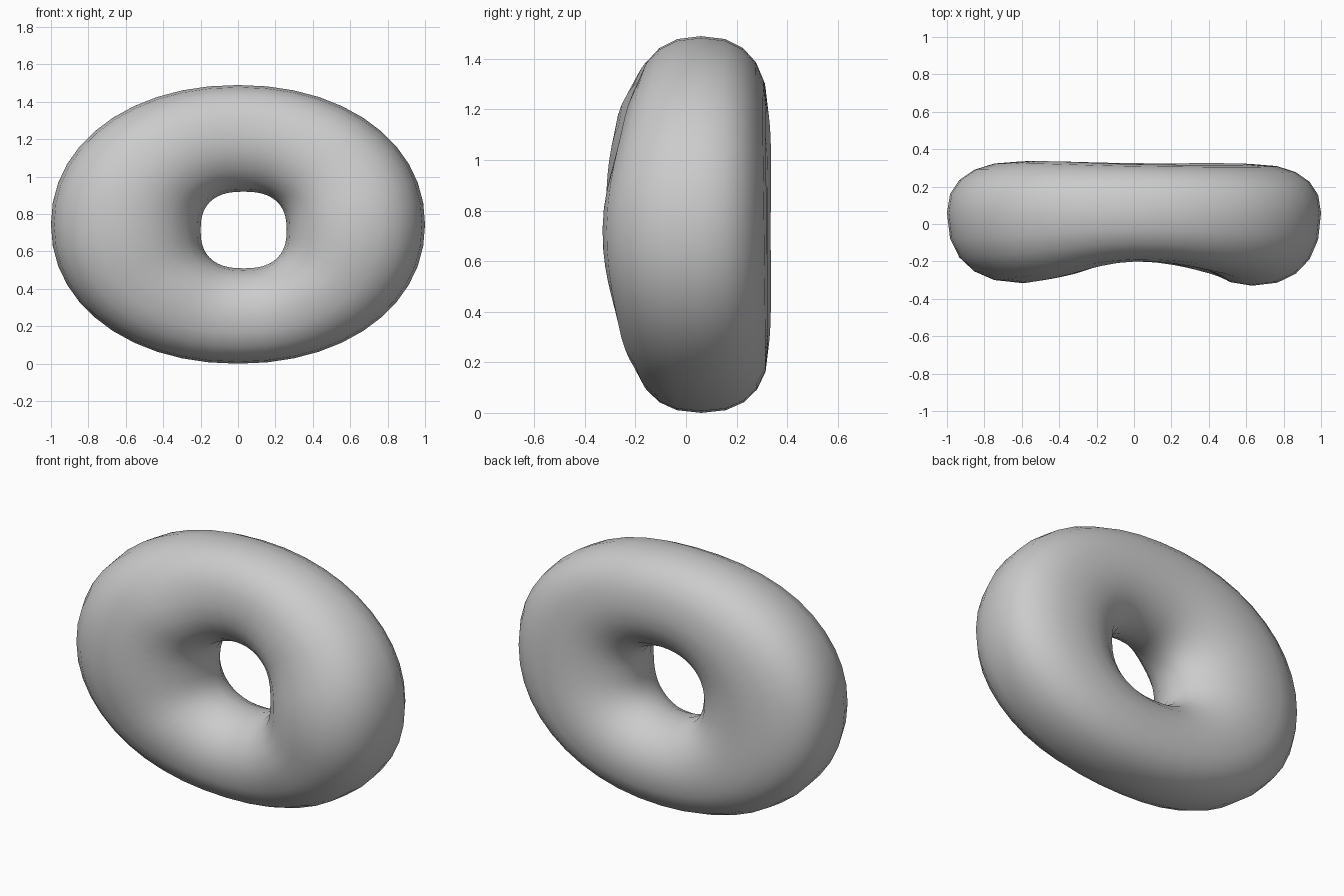
import bpy, bmesh
from math import sin, cos, pi, floor, copysign

if "Cube" in bpy.data.objects:
    bpy.data.objects.remove(bpy.data.objects["Cube"])

RING, SECT = 44, 20
# Front and back depth every 45 degrees, starting at +x, anticlockwise from the front
FRONT = [-0.33, -0.26, -0.20, -0.29, -0.315, -0.26, -0.20, -0.275]
BACK = [0.32, 0.315, 0.32, 0.335, 0.335, 0.335, 0.325, 0.325]


def power(v, n):
    return copysign(abs(v) ** (2 / n), v)


def smooth_loop(values, t):
    # Periodic Catmull-Rom interpolation
    f = t / (2 * pi) * len(values)
    i = floor(f)
    u = f - i
    a, b, c, d = (values[(i + k) % len(values)] for k in (-1, 0, 1, 2))
    return b + 0.5 * u * (c - a + u * (2*a - 5*b + 4*c - d + u * (3*(b - c) + d - a)))


def section_point(t, s):
    # Outer rim ellipse and off-centre rounded hole
    ox, oz = power(cos(t), 2.1), 0.745 + 0.745 * power(sin(t), 2.1)
    ix, iz = 0.03 + 0.23 * power(cos(t), 2.5), 0.715 + 0.205 * power(sin(t), 2.5)
    # Fuller on the outside, rounder towards the hole
    n = 2.35 if cos(s) > 0 else 2.0
    k = 0.5 + 0.5 * power(cos(s), n)
    h = power(sin(s), n)
    mid = 0.06
    edge = smooth_loop(BACK if h > 0 else FRONT, t)
    return (ix + (ox - ix) * k, mid + abs(h) * (edge - mid), iz + (oz - iz) * k)


# Ring body
bm = bmesh.new()
rings = [[bm.verts.new(section_point(2 * pi * i / RING, 2 * pi * j / SECT))
          for j in range(SECT)] for i in range(RING)]
for i in range(RING):
    a, b = rings[i], rings[(i + 1) % RING]
    for j in range(SECT):
        k = (j + 1) % SECT
        bm.faces.new((a[j], b[j], b[k], a[k]))
bmesh.ops.recalc_face_normals(bm, faces=bm.faces)
for f in bm.faces:
    f.smooth = True
mesh = bpy.data.meshes.new("ring_body")
bm.to_mesh(mesh)
bm.free()
ring = bpy.data.objects.new("ring_body", mesh)
bpy.context.collection.objects.link(ring)
